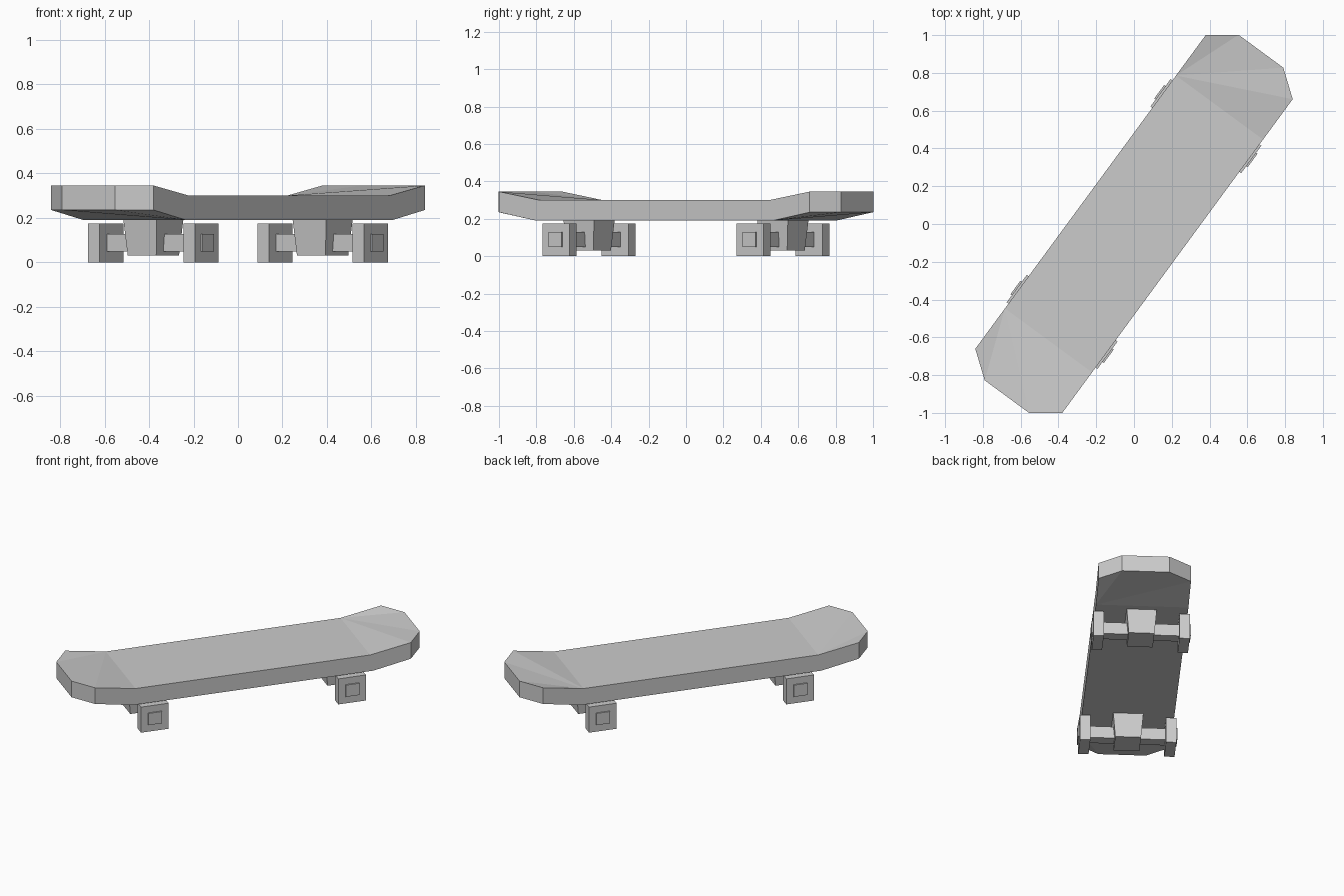
import bpy, bmesh, math

cube = bpy.data.objects.get("Cube")
if cube:
    bpy.data.objects.remove(cube, do_unlink=True)

# One plain grey for everything
grey = bpy.data.materials.new("plain_grey")
grey.use_nodes = True
colour = (0.6, 0.6, 0.6, 1)
grey.diffuse_color = colour
grey.node_tree.nodes["Principled BSDF"].inputs["Base Color"].default_value = colour

HEADING = math.atan2(0.806, 0.592)   # board lies diagonally; local x runs along it
TRUCK_X, WHEEL_Y = 0.643, 0.266


def finish(name, bm, mirror_y=False):
    """Turn a bmesh of one end into an object mirrored to the other end."""
    bmesh.ops.recalc_face_normals(bm, faces=bm.faces[:])
    mesh = bpy.data.meshes.new(name)
    bm.to_mesh(mesh)
    bm.free()
    mesh.materials.append(grey)
    obj = bpy.data.objects.new(name, mesh)
    bpy.context.collection.objects.link(obj)
    obj.rotation_euler.z = HEADING
    mod = obj.modifiers.new("Mirror", 'MIRROR')
    mod.use_axis = (True, mirror_y, False)
    return obj


def box(name, x, y, half_x, half_y, z0, z1, taper=1.0, mirror_y=False):
    """Box whose lower face is scaled by taper."""
    bm = bmesh.new()
    bmesh.ops.create_cube(bm, size=2)
    for v in bm.verts:
        k = taper if v.co.z < 0 else 1
        v.co = (x + v.co.x * half_x * k, y + v.co.y * half_y * k,
                z0 if v.co.z < 0 else z1)
    return finish(name, bm, mirror_y)


# Deck: one half with an upturned end, fanned from one crease corner per side
def deck_ring(bm, crease, flat_z, lift, side):
    outline = [(0, -0.286), (crease, -0.286), (1.03, -0.286), (1.135, -0.147),
               (1.135, 0.147), (1.03, 0.286), (crease, 0.286), (0, 0.286)]
    ring = [bm.verts.new((x, y * side, flat_z + (lift if x > 1 else 0)))
            for x, y in outline]
    bm.faces.new((ring[0], ring[1], ring[6], ring[7]))
    for i in range(1, 5):
        bm.faces.new((ring[6], ring[i], ring[i + 1]))
    return ring if side > 0 else ring[::-1]


bm = bmesh.new()
top = deck_ring(bm, 0.765, 0.30, 0.045, 1)
bottom = deck_ring(bm, 0.785, 0.19, 0.045, -1)
for i in range(len(top) - 1):
    bm.faces.new((top[i], top[i + 1], bottom[i + 1], bottom[i]))
finish("deck", bm)

# Trucks: tapered mounting blocks, axles, square wheels and hub caps
box("truck_blocks", TRUCK_X, 0, 0.101, 0.093, 0.03, 0.19, taper=0.855)
box("axles", TRUCK_X, 0, 0.035, WHEEL_Y - 0.03, 0.048, 0.128)
box("wheels", TRUCK_X, WHEEL_Y, 0.09, 0.032, 0, 0.174, mirror_y=True)
box("hub_caps", TRUCK_X, WHEEL_Y + 0.035, 0.044, 0.006, 0.048, 0.128, mirror_y=True)
